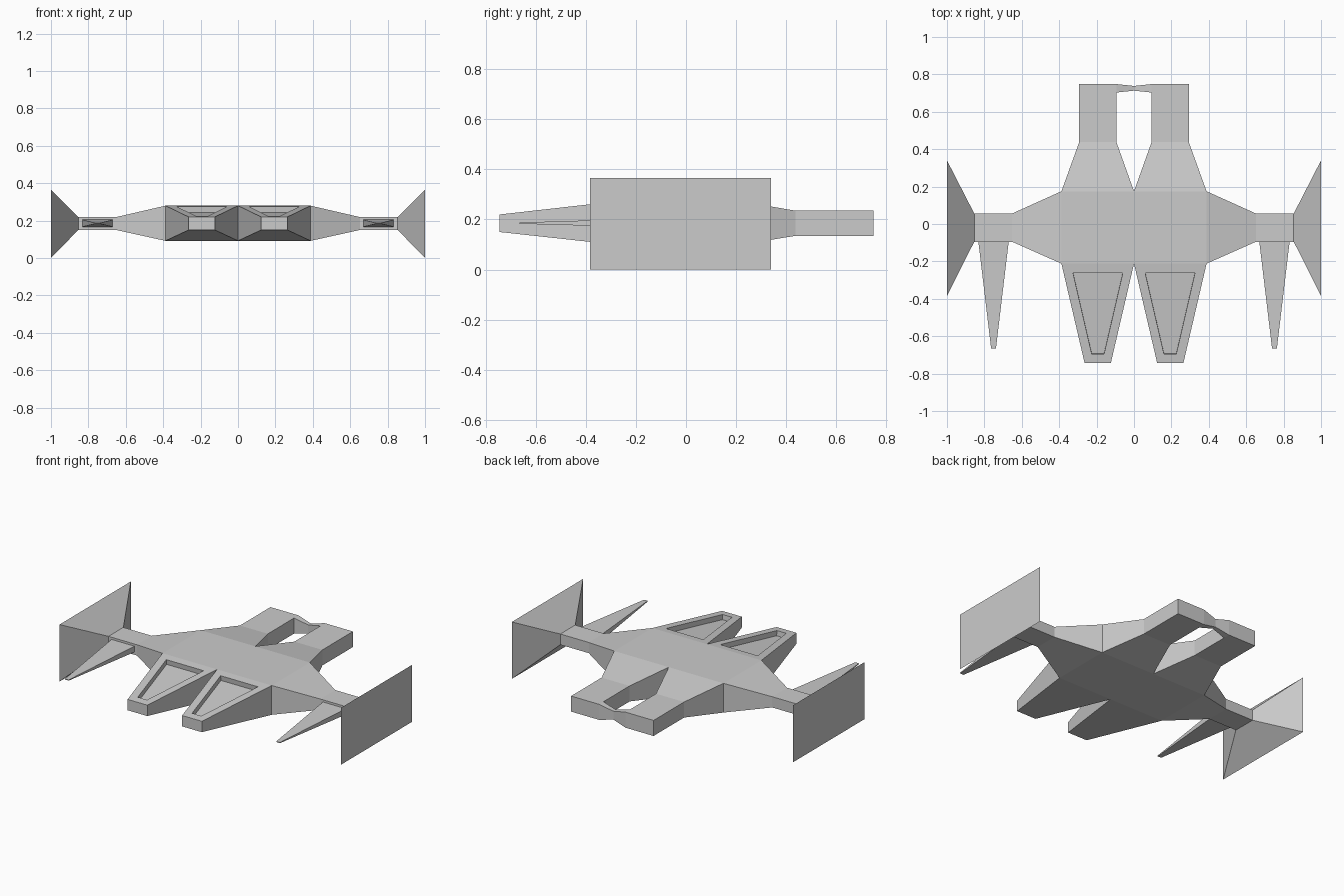
import bpy, bmesh
from mathutils import Vector

if "Cube" in bpy.data.objects:
    bpy.data.objects.remove(bpy.data.objects["Cube"])


def face_at(bm, point):
    return min(bm.faces, key=lambda f: (f.calc_center_median() - Vector(point)).length)


def extrude(bm, face, axis, pos, a_range, b_range):
    """Extrude a quad along an axis and fit its end to a rectangle on the other two axes."""
    face = bmesh.ops.extrude_discrete_faces(bm, faces=[face])["faces"][0]
    c = face.calc_center_median()
    a, b = [i for i in range(3) if i != axis]
    for v in face.verts:
        v.co[axis] = pos
        v.co[a] = a_range[v.co[a] > c[a]]
        v.co[b] = b_range[v.co[b] > c[b]]
    return face


def box(bm, x, y, z):
    bmesh.ops.create_cube(bm, size=1)
    for v in bm.verts:
        v.co = (x[v.co.x > 0], y[v.co.y > 0], z[v.co.z > 0])


def finish(bm, name):
    bmesh.ops.recalc_face_normals(bm, faces=bm.faces)
    mesh = bpy.data.meshes.new(name)
    bm.to_mesh(mesh)
    bm.free()
    obj = bpy.data.objects.new(name, mesh)
    bpy.context.collection.objects.link(obj)
    mirror = obj.modifiers.new("Mirror", 'MIRROR')
    mirror.merge_threshold = 0.0005
    return obj


# Right half of the central hull
bm = bmesh.new()
box(bm, (0, 0.388), (-0.212, 0.175), (0.092, 0.28))
centre_y = -0.0185
bmesh.ops.delete(bm, geom=[face_at(bm, (0, centre_y, 0.186))], context='FACES_ONLY')

# Wing, straight tip section and flared end fin
f = face_at(bm, (0.388, centre_y, 0.186))
f = extrude(bm, f, 0, 0.652, (-0.095, 0.056), (0.15, 0.219))
f = extrude(bm, f, 0, 0.854, (-0.095, 0.056), (0.15, 0.219))
extrude(bm, f, 0, 1.0, (-0.384, 0.34), (0.0, 0.366))

# Rear boom
f = face_at(bm, (0.194, 0.175, 0.186))
f = extrude(bm, f, 1, 0.438, (0.094, 0.293), (0.135, 0.235))
f = extrude(bm, f, 1, 0.703, (0.094, 0.293), (0.135, 0.235))
extrude(bm, f, 1, 0.748, (0.094, 0.293), (0.135, 0.235))

# Thin bridge joining the two booms
f = extrude(bm, face_at(bm, (0.094, 0.7255, 0.185)), 0, 0, (0.713, 0.738), (0.158, 0.212))
bmesh.ops.delete(bm, geom=[f], context='FACES_ONLY')

# Tapered front prong
f = face_at(bm, (0.194, -0.212, 0.186))
extrude(bm, f, 1, -0.744, (0.124, 0.264), (0.15, 0.22))

# Sunken pocket in the sloping top of the prong
top = face_at(bm, (0.194, -0.478, 0.25))
normal = top.normal.copy()
top.normal_update()
if top.normal.length > 0:
    normal = top.normal.copy()
if normal.z < 0:
    normal.negate()
rim = bmesh.ops.extrude_discrete_faces(bm, faces=[top])["faces"][0]
for v in rim.verts:
    back = v.co.y > -0.478
    x = ((0.16, 0.226), (0.06, 0.326))[back][v.co.x > 0.194]
    y = (-0.695, -0.262)[back]
    v.co = (x, y, 0.28 + (y + 0.212) * 0.06 / 0.532)
floor = bmesh.ops.extrude_discrete_faces(bm, faces=[rim])["faces"][0]
for v in floor.verts:
    v.co -= normal * 0.032
finish(bm, "hull")

# Long spike in front of each wing tip
bm = bmesh.new()
box(bm, (0.67, 0.832), (-0.665, -0.095), (0.167, 0.205))
for v in face_at(bm, (0.751, -0.665, 0.186)).verts:
    v.co.x = (0.738, 0.764)[v.co.x > 0.751]
    v.co.z = (0.183, 0.188)[v.co.z > 0.186]
finish(bm, "wing_spike")
